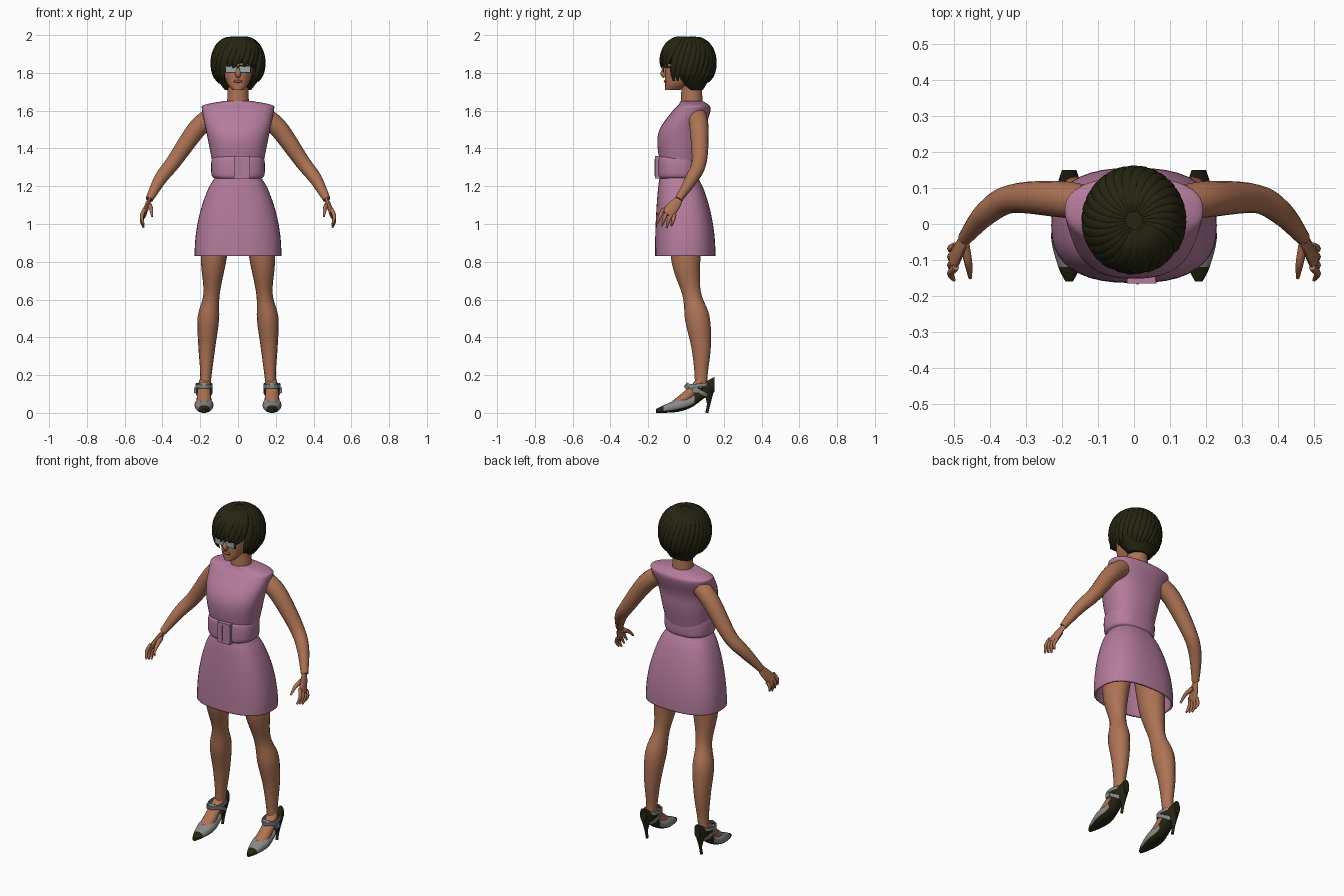
import bpy, bmesh, random
from math import sin, cos, pi, tau, copysign
from mathutils import Vector

random.seed(4)
default_cube = bpy.data.objects.get("Cube")
if default_cube:
    bpy.data.objects.remove(default_cube)

RIGHTWARD = Vector((1, 0, 0))
BACKWARD = Vector((0, 1, 0))
UPWARD = Vector((0, 0, 1))


def material(name, red, green, blue):
    made = bpy.data.materials.new(name)
    made.use_nodes = True
    colour = (red, green, blue, 1)
    made.diffuse_color = colour
    shader = made.node_tree.nodes["Principled BSDF"]
    shader.inputs["Base Color"].default_value = colour
    shader.inputs["Roughness"].default_value = 0.8
    return made


SKIN = material("skin brown", 0.42, 0.17, 0.09)
PINK = material("dress pink", 0.46, 0.2, 0.33)
DARK = material("olive black", 0.02, 0.018, 0.006)
GREY = material("shoe grey", 0.25, 0.25, 0.25)
LENS = material("lens grey", 0.34, 0.38, 0.41)
LIPS = material("lip brown", 0.3, 0.09, 0.06)


def finish(name, bm, paint, mirror=False, thickness=0):
    bmesh.ops.recalc_face_normals(bm, faces=bm.faces)
    mesh = bpy.data.meshes.new(name)
    bm.to_mesh(mesh)
    bm.free()
    mesh.materials.append(paint)
    mesh.shade_smooth()
    mesh.set_sharp_from_angle(angle=0.9)
    part = bpy.data.objects.new(name, mesh)
    bpy.context.collection.objects.link(part)
    if thickness:
        part.modifiers.new("Thickness", "SOLIDIFY").thickness = thickness
    if mirror:
        part.modifiers.new("Mirror", "MIRROR")
    return part


def refine(rows, steps):
    """Pass a smooth curve through the key rows."""
    rows = [Vector(row) for row in rows]
    result = []
    for i in range(len(rows) - 1):
        a, b, c, d = rows[max(i - 1, 0)], rows[i], rows[i + 1], rows[min(i + 2, len(rows) - 1)]
        for k in range(steps):
            t = k / steps
            result.append(b + (c - a) * (t / 2) + (a * 2 - b * 5 + c * 4 - d) * (t * t / 2)
                          + (b * 3 - a - c * 3 + d) * (t ** 3 / 2))
    return result + [rows[-1]]


def sweep(bm, rows, across, along=None, power=2, sides=24, steps=5, capped=True):
    """Skin rings whose key rows hold x, y, z and two radii."""
    rows = refine(rows, steps)
    centres = [Vector(row[:3]) for row in rows]
    loops = []
    for i, (row, centre) in enumerate(zip(rows, centres)):
        u, v = across, along
        if v is None:
            tangent = (centres[min(i + 1, len(rows) - 1)] - centres[max(i - 1, 0)]).normalized()
            u = (across - tangent * across.dot(tangent)).normalized()
            v = tangent.cross(u)
        loop = []
        for k in range(sides):
            c, s = cos(tau * k / sides), sin(tau * k / sides)
            loop.append(bm.verts.new(centre + u * row[3] * copysign(abs(c) ** (2 / power), c)
                                     + v * row[4] * copysign(abs(s) ** (2 / power), s)))
        loops.append(loop)
    for lower, upper in zip(loops, loops[1:]):
        for k in range(sides):
            j = (k + 1) % sides
            bm.faces.new((lower[k], lower[j], upper[j], upper[k]))
    if capped:
        bm.faces.new(loops[0])
        bm.faces.new(loops[-1])


def body(name, paint, rows, power=2.0, capped=True, thickness=0):
    """Level rings from height, half width, centre depth and half depth."""
    bm = bmesh.new()
    sweep(bm, [(0, y, z, width, depth) for z, width, y, depth in rows],
          RIGHTWARD, BACKWARD, power, sides=40, capped=capped)
    return finish(name, bm, paint, thickness=thickness)


def limb(bm, rows, across=RIGHTWARD, flat=1.0, sides=16):
    """Round tube from x, y, z and radius, flattened by a ratio."""
    sweep(bm, [(x, y, z, r, r * flat) for x, y, z, r in rows], across, sides=sides)


def single_limb(name, paint, rows, across=RIGHTWARD, flat=1.0, mirror=True):
    bm = bmesh.new()
    limb(bm, rows, across, flat)
    return finish(name, bm, paint, mirror)


def piece(name, paint, place, size, mirror=False, rounded=False):
    bm = bmesh.new()
    if rounded:
        bmesh.ops.create_uvsphere(bm, u_segments=16, v_segments=10, radius=0.5)
    else:
        bmesh.ops.create_cube(bm, size=1)
    bmesh.ops.scale(bm, vec=size, verts=bm.verts)
    bmesh.ops.translate(bm, vec=place, verts=bm.verts)
    return finish(name, bm, paint, mirror)


# Dress: bodice, belt and a hollow skirt that flares by a sine curve
body("bodice", PINK, [(1.25, .12, -.03, .09), (1.4, .15, -.03, .12), (1.5, .17, -.02, .12),
                      (1.6, .19, .03, .1), (1.63, .18, .04, .08), (1.65, .08, .03, .06)], power=2.4)
body("belt", PINK, [(1.24, .12, -.04, .1), (1.26, .14, -.04, .11),
                    (1.34, .14, -.04, .11), (1.36, .12, -.04, .1)], power=2.5)
skirt_rows = []
for step in range(9):
    drop = step / 8
    flare = sin(drop ** 0.8 * pi / 2)
    skirt_rows.append((1.25 - 0.42 * drop, .12 + .11 * flare, -.04 + .036 * flare, .1 + .06 * flare))
body("skirt", PINK, skirt_rows, power=2.5, capped=False, thickness=.012)
piece("belt_flap", PINK, (.02, -.15, 1.3), (.08, .03, .12))
piece("belt_prong", GREY, (.01, -.166, 1.3), (.006, .004, .09))
piece("buckle_edge", GREY, (.06, -.16, 1.3), (.006, .01, .1))

# Head and neck
body("neck", SKIN, [(1.6, .06, .03, .06), (1.8, .05, .03, .05)])
body("head", SKIN, [(1.71, .03, -.07, .04), (1.75, .06, -.04, .07),
                    (1.83, .08, 0, .11), (1.92, .07, .01, .11)], power=2.2)
single_limb("nose", SKIN, [(0, -.1, 1.84, .008), (0, -.12, 1.8, .015), (0, -.11, 1.78, .012)], mirror=False)
piece("mouth", LIPS, (0, -.108, 1.755), (.05, .02, .015), rounded=True)

# Glasses
piece("glasses_frame", DARK, (.036, -.12, 1.822), (.064, .006, .04), mirror=True)
piece("glasses_lens", LENS, (.036, -.124, 1.82), (.054, .004, .03), mirror=True)
piece("glasses_bridge", DARK, (0, -.12, 1.83), (.02, .006, .008))
piece("glasses_temple", DARK, (.07, -.08, 1.83), (.006, .08, .008), mirror=True)

# Hair: a bob with the face left open, wrapped in swept locks
body("hair_base", DARK, [(1.71, .07, .05, .04), (1.78, .12, .04, .09), (1.83, .12, .04, .1),
                         (1.86, .13, .01, .13), (1.9, .13, .01, .14), (1.96, .1, .01, .11),
                         (1.99, .03, 0, .03)])
bm = bmesh.new()
lock_count, lock_steps, swirl = 30, 8, 0.5
for lock in range(lock_count):
    start = tau * lock / lock_count
    end = start - swirl
    bangs = sin(end) < -0.72
    tip = (1.68 if bangs else 2.35) + random.uniform(-.1, .1)
    rows = []
    for step in range(lock_steps + 1):
        t = step / lock_steps
        turn, polar = start - swirl * t, .1 + (tip - .1) * t
        reach = sin(polar) ** 0.75 * (0.95 + t * t / 20)
        width = .004 + .021 * sin(pi * t) ** 0.6
        rows.append((.136 * reach * cos(turn), .01 + .143 * reach * sin(turn),
                     1.85 + .14 * cos(polar), width, width * 0.6))
    sweep(bm, rows, Vector((-sin(end), cos(end), 0)), sides=8, steps=2)
finish("hair_locks", bm, DARK)

# Arms and hands, with the fingers fanned by a rule
single_limb("arm", SKIN, [(.14, .06, 1.57, .05), (.22, .07, 1.5, .05), (.34, .07, 1.33, .04),
                          (.41, .03, 1.24, .034), (.47, -.04, 1.13, .02)], across=BACKWARD)
palm_side = Vector((0, 1, -0.5))
bm = bmesh.new()
limb(bm, [(.465, -.03, 1.14, .018), (.48, -.06, 1.1, .03), (.5, -.1, 1.05, .035)], palm_side, flat=0.4)
for finger in range(4):
    knuckle = Vector((.495, -.12 + .02 * finger, 1.08 - .01 * finger))
    fingertip = Vector((.5, -.155 + .026 * finger, .98 + .01 * abs(finger - 2)))
    bend = (knuckle + fingertip) / 2 + RIGHTWARD * .012
    limb(bm, [(*knuckle, .01), (*bend, .01), (*fingertip, .005)], palm_side, sides=8)
limb(bm, [(.47, -.06, 1.1, .014), (.46, -.11, 1.08, .011), (.455, -.15, 1.04, .005)], palm_side, sides=8)
finish("hand", bm, SKIN, mirror=True)

# Legs and feet
single_limb("leg", SKIN, [(.11, 0, 1, .08), (.13, 0, .8, .066), (.14, .03, .63, .043), (.157, .06, .5, .057),
                          (.165, .08, .35, .045), (.17, .08, .2, .03), (.18, .08, .1, .03)], flat=1.15)
single_limb("foot", SKIN, [(.175, .08, .17, .03), (.18, .03, .11, .036), (.18, -.05, .04, .04)], flat=0.8)

# Pumps: grey vamp, dark toe cap, heel counter and sole
foot_x = .18
pump_rows = [(-.16, .01, .01, .01), (-.12, .03, .02, .02), (-.04, .05, .04, .034),
             (.03, .04, .06, .03), (.1, .035, .12, .04), (.15, .02, .15, .04)]
bm = bmesh.new()
sweep(bm, [(foot_x, y, z, width, height) for y, width, z, height in pump_rows],
      RIGHTWARD, UPWARD, power=2.3)
pump = finish("pump", bm, GREY, mirror=True)
pump.data.materials.append(DARK)
for face in pump.data.polygons:
    toe, counter, sole = face.center.y < -.125, face.center.y > .04, face.normal.z < -0.6
    face.material_index = int(toe or counter or sole)
single_limb("stiletto_heel", DARK, [(foot_x, .12, .12, .028), (foot_x, .12, .05, .01), (foot_x, .11, 0, .008)])


# Straps: thin bands tilted around the instep and ankle
def strap(name, paint, height, tilt, radius, width):
    bm = bmesh.new()
    slope = Vector((0, cos(tilt), sin(tilt)))
    lift = RIGHTWARD.cross(slope) * width / 2
    middle = Vector((foot_x, .06, height))
    sweep(bm, [(*(middle + lift * side), radius, radius * 1.5) for side in (-1, 1)],
          RIGHTWARD, slope, capped=False)
    finish(name, bm, paint, mirror=True, thickness=.006)


strap("upper_strap", GREY, .145, .1, .045, .02)
strap("lower_strap", GREY, .12, -0.5, .046, .02)
strap("dark_strap", DARK, .13, -0.2, .044, .01)
piece("strap_buckle", GREY, (.226, .05, .12), (.012, .03, .03), mirror=True)
